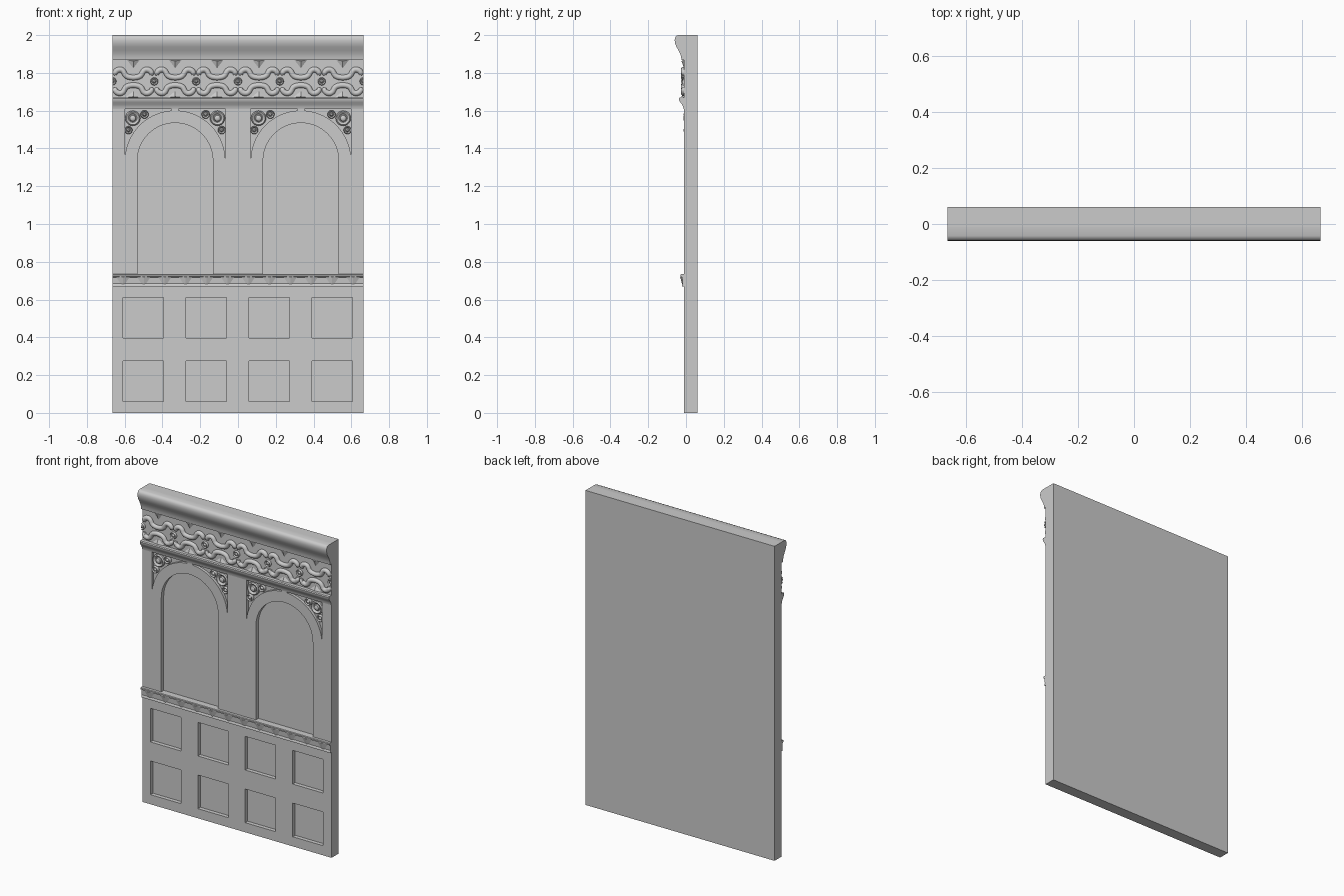
import bpy, bmesh, math
from mathutils import Matrix

if "Cube" in bpy.data.objects:
    bpy.data.objects.remove(bpy.data.objects["Cube"])

W, FRONT, BACK = 0.665, -0.01, 0.06
REPEAT = 2 * W / 6            # frieze repeat


def finish(name, bm, smooth=False):
    bmesh.ops.recalc_face_normals(bm, faces=bm.faces)
    me = bpy.data.meshes.new(name)
    bm.to_mesh(me)
    bm.free()
    ob = bpy.data.objects.new(name, me)
    bpy.context.collection.objects.link(ob)
    if smooth:
        select(ob)
        bpy.ops.object.shade_smooth_by_angle(angle=math.radians(40))
    return ob


def select(ob):
    bpy.ops.object.select_all(action='DESELECT')
    ob.select_set(True)
    bpy.context.view_layer.objects.active = ob


def prism(bm, pts, vec):
    """Closed outline extruded along vec."""
    f = bm.faces.new([bm.verts.new(p) for p in pts])
    r = bmesh.ops.extrude_face_region(bm, geom=[f], use_keep_orig=True)
    bmesh.ops.translate(bm, vec=vec, verts=[v for v in r['geom'] if isinstance(v, bmesh.types.BMVert)])


def moulding(name, profile):
    bm = bmesh.new()
    prism(bm, [(-W, y, z) for y, z in profile], (2 * W, 0, 0))
    return finish(name, bm, True)


def leaf(bm, x, half, z_base, z_tip, y, rise):
    """Ridged triangle, tallest at the middle of its base."""
    a, b, t, m, o = [bm.verts.new(p) for p in (
        (x - half, y, z_base), (x + half, y, z_base), (x, y, z_tip),
        (x, y - rise, z_base + 0.15 * (z_tip - z_base)), (x, y, z_base))]
    for f in ((a, m, t), (m, b, t), (a, o, m), (o, b, m)):
        bm.faces.new(f)


def roundel(bm, x, z, r, y, h, seg=20):
    """Turned ring with a central boss."""
    prof = [(1, 0), (1, .55), (.85, .85), (.7, .75), (.55, .35), (.45, .4), (.38, .8), (.2, 1)]
    rings = []
    for k, d in prof:
        ring = []
        for i in range(seg):
            a = math.tau * i / seg
            ring.append(bm.verts.new((x + r * k * math.cos(a), y - h * d, z + r * k * math.sin(a))))
        rings.append(ring)
    for p, q in zip(rings, rings[1:]):
        for i in range(seg):
            j = (i + 1) % seg
            bm.faces.new((p[i], p[j], q[j], q[i]))
    bm.faces.new(rings[-1])


# Wall slab
bm = bmesh.new()
prism(bm, [(-W, FRONT, 0), (W, FRONT, 0), (W, FRONT, 2), (-W, FRONT, 2)], (0, BACK - FRONT, 0))
wall = finish("wall_slab", bm)

# Recess outlines: square panels, arched niches, spandrels
cut = bmesh.new()
START, DEPTH = -0.05, 0.025


def recess(outline, depth=DEPTH):
    prism(cut, [(x, START, z) for x, z in outline], (0, FRONT - START + depth, 0))


for i in range(4):
    for z in (0.168, 0.503):
        x, h = -0.502 + i * 0.3335, 0.107
        recess([(x - h, z - h), (x + h, z - h), (x + h, z + h), (x - h, z + h)])
SPRING = 1.335
for cx in (-0.333, 0.333):
    arc = [math.pi * i / 32 for i in range(33)]
    recess([(cx - 0.2, 0.72), (cx + 0.2, 0.72)] +
           [(cx + 0.2 * math.cos(a), SPRING + 0.2 * math.sin(a)) for a in arc])
    for s in (-1, 1):
        arc = [math.radians(86 * i / 20) for i in range(21)]
        pts = [(cx + s * 0.266 * math.cos(a), SPRING + 0.266 * math.sin(a)) for a in arc]
        recess(pts + [(pts[-1][0], 1.612), (pts[0][0], 1.612)], 0.018)
cutter = finish("recess_cutter", cut)
mod = wall.modifiers.new("recesses", 'BOOLEAN')
mod.object, mod.operation, mod.solver = cutter, 'DIFFERENCE', 'EXACT'
select(wall)
bpy.ops.object.modifier_apply(modifier=mod.name)
bpy.data.objects.remove(cutter)

# Crown moulding, lower frieze moulding, dado rail
moulding("crown_moulding", [(0, 2.0), (-0.042, 2.0), (-0.053, 1.995), (-0.059, 1.984), (-0.06, 1.97),
                            (-0.057, 1.953), (-0.05, 1.937), (-0.04, 1.92), (-0.031, 1.902),
                            (-0.026, 1.885), (-0.024, 1.868), (0, 1.868)])
moulding("frieze_moulding", [(0, 1.67), (-0.033, 1.67), (-0.037, 1.664), (-0.036, 1.655), (-0.03, 1.644),
                             (-0.021, 1.632), (-0.015, 1.62), (-0.013, 1.608), (0, 1.608)])
moulding("dado_rail", [(0.02, 0.735), (-0.027, 0.735), (-0.03, 0.731), (-0.029, 0.722), (-0.021, 0.718),
                       (-0.018, 0.685), (-0.022, 0.68), (-0.022, 0.67), (0.02, 0.67)])

# Carved leaves along the rail
bm = bmesh.new()
for i in range(12):
    x, p = -W + (i + 0.5) * REPEAT / 2, REPEAT / 2
    leaf(bm, x, p * 0.5, 0.728, 0.672, -0.018, 0.013)
finish("rail_leaves", bm)

# Frieze leaves, top and bottom
bm = bmesh.new()
centres = [-W + (i + 0.5) * REPEAT for i in range(6)]
for x in centres:
    leaf(bm, x, 0.034, 1.869, 1.825, FRONT, 0.014)
    leaf(bm, x, 0.042, 1.669, 1.703, FRONT, 0.014)
finish("frieze_leaves", bm)

# Frieze roundels, the end ones cut by the wall edges
bm = bmesh.new()
for i in range(7):
    roundel(bm, -W + i * REPEAT, 1.755, 0.021, FRONT, 0.016)
for s in (-1, 1):
    bmesh.ops.bisect_plane(bm, geom=bm.verts[:] + bm.edges[:] + bm.faces[:], plane_co=(s * W, 0, 0),
                           plane_no=(s, 0, 0), clear_outer=True)
finish("frieze_roundels", bm, True)

# Spandrel rosettes
bm = bmesh.new()
for cx in (-0.333, 0.333):
    for s in (-1, 1):
        for dx, z, r in ((0.224, 1.56, 0.04), (0.162, 1.58, 0.022), (0.247, 1.497, 0.021)):
            roundel(bm, cx + s * dx, z, r, FRONT + 0.018, 0.022)
finish("spandrel_rosettes", bm, True)

# Frieze scrolls: paired wavy bands
cu = bpy.data.curves.new("frieze_scroll", 'CURVE')
cu.dimensions, cu.bevel_depth, cu.bevel_resolution = '3D', 0.015, 3
cu.use_fill_caps, cu.resolution_u = True, 5
half = [(0.094, 0.033, .6), (0.096, 0.045, 1), (0.082, 0.06, 1.05), (0.06, 0.06, 1),
        (0.038, 0.03, 1), (0.018, 0.022, 1)]
path = [(-x, z, r) for x, z, r in half] + [half[i] for i in range(5, -1, -1)]
sp = cu.splines.new('BEZIER')
sp.bezier_points.add(len(path) - 1)
for bp, (x, z, r) in zip(sp.bezier_points, path):
    bp.co, bp.radius = (x, 0, z), r
    bp.handle_left_type = bp.handle_right_type = 'AUTO'
first = bpy.data.objects.new("frieze_scroll", cu)
bpy.context.collection.objects.link(first)
select(first)
bpy.ops.object.convert(target='MESH')
first = bpy.context.object
bm = bmesh.new()
bm.from_mesh(first.data)
bpy.data.objects.remove(first)
bmesh.ops.duplicate(bm, geom=bm.verts[:] + bm.edges[:] + bm.faces[:])
n = len(bm.verts) // 2
bm.verts.ensure_lookup_table()
bmesh.ops.transform(bm, matrix=Matrix.Diagonal((1, 1, -1, 1)), verts=bm.verts[n:])
scroll = finish("frieze_scroll_1", bm, True)
scroll.location = (centres[0], -0.012, 1.755)
for i, x in enumerate(centres[1:], 2):
    ob = scroll.copy()
    ob.name = f"frieze_scroll_{i}"
    ob.location.x = x
    bpy.context.collection.objects.link(ob)
